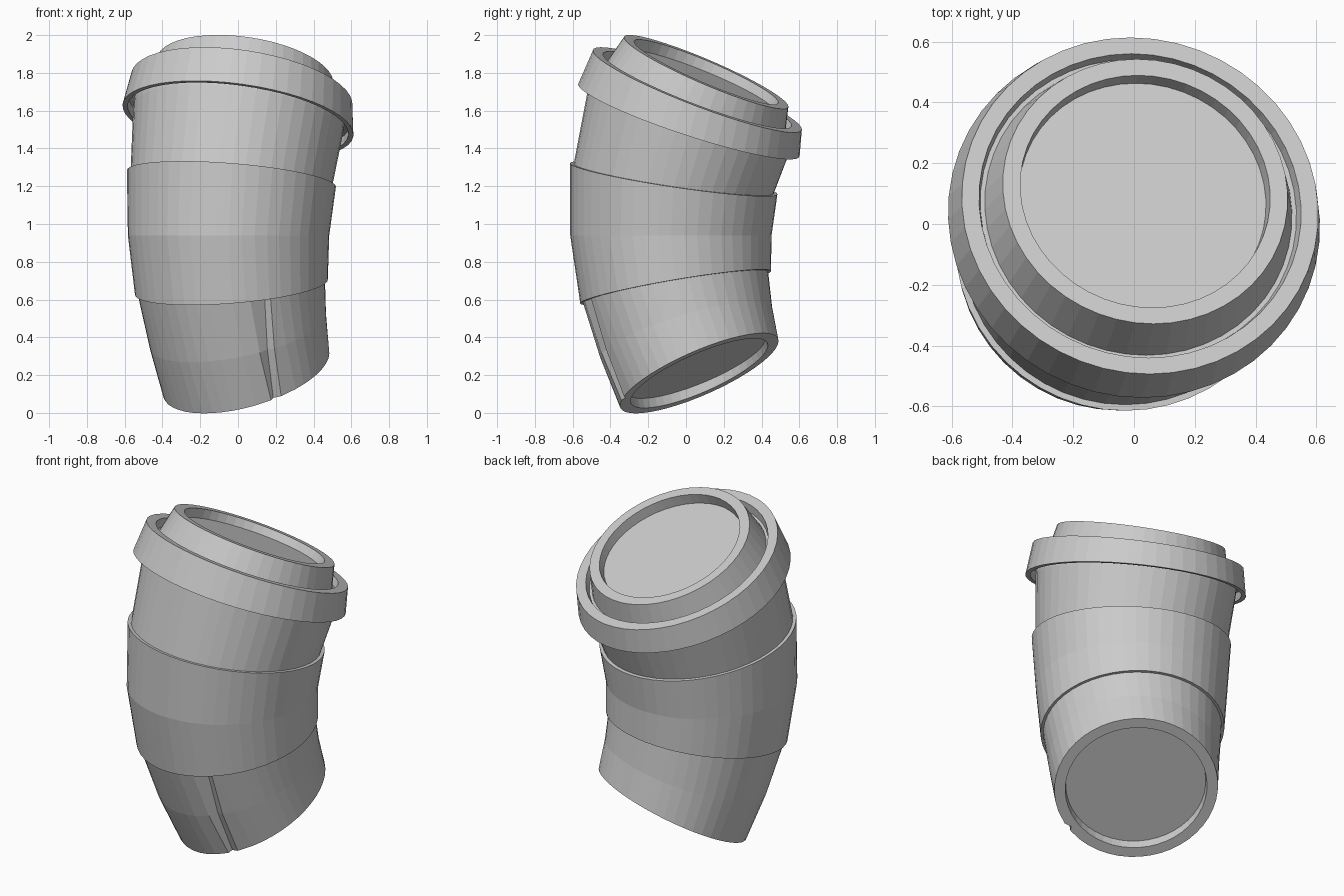
import bpy
import bmesh
from math import cos, sin, radians, pi
from mathutils import Vector

cube = bpy.data.objects.get("Cube")
if cube:
    bpy.data.objects.remove(cube)

SIDES = 48

# Bent centre line: height, centre x, centre y, cross-section slope in x and y
AXIS = [
    (0.21, 0.043, 0.07, 0.29, 0.44),
    (0.43, 0.0, 0.0, 0.20, 0.30),
    (0.665, -0.035, -0.055, 0.08, 0.17),
    (0.94, -0.05, -0.08, 0.0, 0.0),
    (1.24, -0.035, -0.065, -0.08, -0.15),
    (1.55, 0.0, 0.015, -0.14, -0.33),
    (1.71, 0.02, 0.06, -0.15, -0.385),
    (1.805, 0.037, 0.107, -0.15, -0.43),
]

grey = bpy.data.materials.new("plain grey")
grey.use_nodes = True
COLOUR = (0.6, 0.6, 0.6, 1)
grey.diffuse_color = COLOUR
grey.node_tree.nodes["Principled BSDF"].inputs["Base Color"].default_value = COLOUR


def frame(z):
    """Centre and two in-plane directions of the tilted section at height z."""
    for a, b in zip(AXIS, AXIS[1:]):
        if z <= b[0]:
            break
    t = (z - a[0]) / (b[0] - a[0])
    cx, cy, sx, sy = (p + (q - p) * t for p, q in zip(a[1:], b[1:]))
    normal = Vector((-sx, -sy, 1)).normalized()
    u = Vector((0, 1, 0)).cross(normal).normalized()
    return Vector((cx, cy, z)), u, normal.cross(u)


def bent_lathe(name, profile, cap_start=False, cap_end=False, seam=None):
    """Sweep a (height, radius) profile around the bent centre line."""
    bm = bmesh.new()
    rings = []
    for z, r in profile:
        centre, u, v = frame(z)
        ring = []
        for k in range(SIDES):
            angle, radius = 2 * pi * k / SIDES, r
            if seam and k in seam and r > 0.42 and z < 0.7:
                low, high, dent = seam[k]
                angle = radians(low + (high - low) * (z - 0.21) / 0.455)
                radius -= dent
            angle -= pi / 2
            ring.append(bm.verts.new(centre + radius * (cos(angle) * u + sin(angle) * v)))
        rings.append(ring)
    for lower, upper in zip(rings, rings[1:]):
        for k in range(SIDES):
            n = (k + 1) % SIDES
            bm.faces.new((lower[k], lower[n], upper[n], upper[k]))
    if cap_start:
        bm.faces.new(rings[0][::-1])
    if cap_end:
        bm.faces.new(rings[-1])
    mesh = bpy.data.meshes.new(name)
    bm.to_mesh(mesh)
    bm.free()
    mesh.materials.append(grey)
    obj = bpy.data.objects.new(name, mesh)
    bpy.context.collection.objects.link(obj)
    return obj


# Cup body with recessed base and a folded seam low on the front
bent_lathe("cup_body", [
    (0.25, 0.39), (0.21, 0.395), (0.21, 0.456), (0.43, 0.475), (0.665, 0.497),
    (0.94, 0.512), (1.24, 0.535), (1.55, 0.56), (1.62, 0.56),
], cap_start=True, cap_end=True,
    seam={1: (11, 11, 0), 2: (13.5, 21, 0.02), 3: (18.5, 24, 0)})

# Wrap-around sleeve
bent_lathe("sleeve", [
    (0.665, 0.49), (0.665, 0.512), (0.94, 0.533), (1.24, 0.555), (1.24, 0.53),
])

# Lid: overhanging skirt, groove, raised dome and sunken top
bent_lathe("lid", [
    (1.61, 0.55), (1.60, 0.59), (1.55, 0.59), (1.55, 0.617), (1.71, 0.592),
    (1.71, 0.535), (1.665, 0.525), (1.665, 0.51), (1.805, 0.473),
    (1.805, 0.415), (1.755, 0.41),
], cap_end=True)
